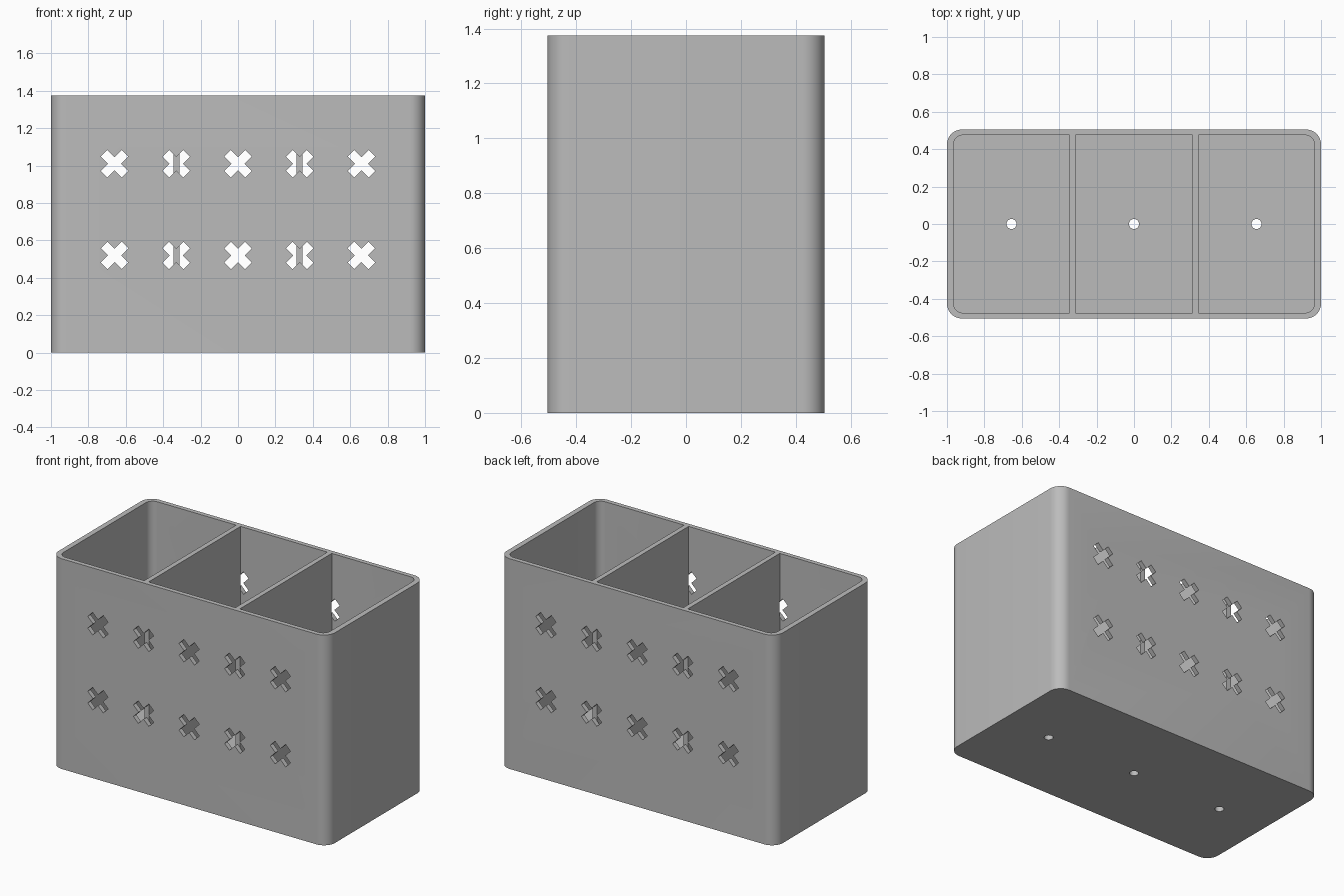
import bpy, bmesh, math
from mathutils import Matrix, Vector

if "Cube" in bpy.data.objects:
    bpy.data.objects.remove(bpy.data.objects["Cube"])

W, D, H = 1.0, 0.505, 1.375      # half width, half depth, height
IW, ID, FLOOR = 0.965, 0.475, 0.035
GREY = bpy.data.materials.new("grey plastic")
GREY.diffuse_color = (0.5, 0.5, 0.5, 1)
GREY.use_nodes = True
GREY.node_tree.nodes["Principled BSDF"].inputs["Base Color"].default_value = GREY.diffuse_color


def outline(x0, x1, d, r_left, r_right, n=10):
    """Rectangle outline with separately rounded left and right corners."""
    pts = []
    for cx, cy, r, a0 in ((x1 - r_right, d - r_right, r_right, 0),
                          (x0 + r_left, d - r_left, r_left, 90),
                          (x0 + r_left, -d + r_left, r_left, 180),
                          (x1 - r_right, -d + r_right, r_right, 270)):
        steps = n if r else 0
        for i in range(steps + 1):
            a = math.radians(a0 + 90 * i / max(steps, 1))
            pts.append((cx + r * math.cos(a), cy + r * math.sin(a)))
    return pts


def add_prism(bm, pts, z0, z1, matrix=Matrix()):
    low = [bm.verts.new(matrix @ Vector((x, y, z0))) for x, y in pts]
    high = [bm.verts.new(matrix @ Vector((x, y, z1))) for x, y in pts]
    bm.faces.new(low[::-1])
    bm.faces.new(high)
    n = len(pts)
    for i in range(n):
        j = (i + 1) % n
        bm.faces.new((low[i], low[j], high[j], high[i]))


def to_object(bm, name):
    bmesh.ops.recalc_face_normals(bm, faces=bm.faces)
    mesh = bpy.data.meshes.new(name)
    bm.to_mesh(mesh)
    bm.free()
    mesh.materials.append(GREY)
    ob = bpy.data.objects.new(name, mesh)
    bpy.context.collection.objects.link(ob)
    return ob


# Outer block with rounded vertical corners
bm = bmesh.new()
add_prism(bm, outline(-W, W, D, 0.08, 0.08), 0, H)
body = to_object(bm, "caddy_body")

# Three compartments, leaving two thin dividers
bm = bmesh.new()
for x0, x1, rl, rr in ((-IW, -0.346, 0.05, 0), (-0.314, 0.314, 0, 0), (0.346, IW, 0, 0.05)):
    add_prism(bm, outline(x0, x1, ID, rl, rr), FLOOR, H + 0.1)
pockets = to_object(bm, "compartment_cutter")

# Drain holes in the floor and cross-shaped openings in both long walls
bm = bmesh.new()
for x in (-0.655, 0, 0.655):
    circle = [(x + 0.027 * math.cos(a), 0.027 * math.sin(a))
              for a in (math.tau * i / 24 for i in range(24))]
    add_prism(bm, circle, -0.1, FLOOR + 0.1)
w, arm = 0.025, 0.079
cross = []
for k in range(4):
    c, s = math.cos(k * math.pi / 2), math.sin(k * math.pi / 2)
    for x, y in ((arm, -w), (arm, w), (w, w)):
        cross.append((x * c - y * s, x * s + y * c))
for x in (-0.66, -0.33, 0, 0.33, 0.66):
    for z in (0.52, 1.01):
        m = (Matrix.Translation((x, 0, z)) @ Matrix.Rotation(math.pi / 2, 4, 'X')
             @ Matrix.Rotation(math.radians(45), 4, 'Z'))
        for side in (-1, 1):
            add_prism(bm, cross, *sorted((side * 0.474, side * 0.6)), m)
openings = to_object(bm, "opening_cutter")

for cutter in (pockets, openings):
    cutter.hide_render = True
    cutter.hide_set(True)
    mod = body.modifiers.new(cutter.name, 'BOOLEAN')
    mod.operation, mod.solver, mod.object = 'DIFFERENCE', 'EXACT', cutter

# Bake the cuts, then smooth only the rounded corners
bpy.ops.object.select_all(action='DESELECT')
body.select_set(True)
bpy.context.view_layer.objects.active = body
for mod in list(body.modifiers):
    bpy.ops.object.modifier_apply(modifier=mod.name)
for cutter in (pockets, openings):
    bpy.data.objects.remove(cutter)
bpy.ops.object.shade_smooth_by_angle(angle=math.radians(30))
